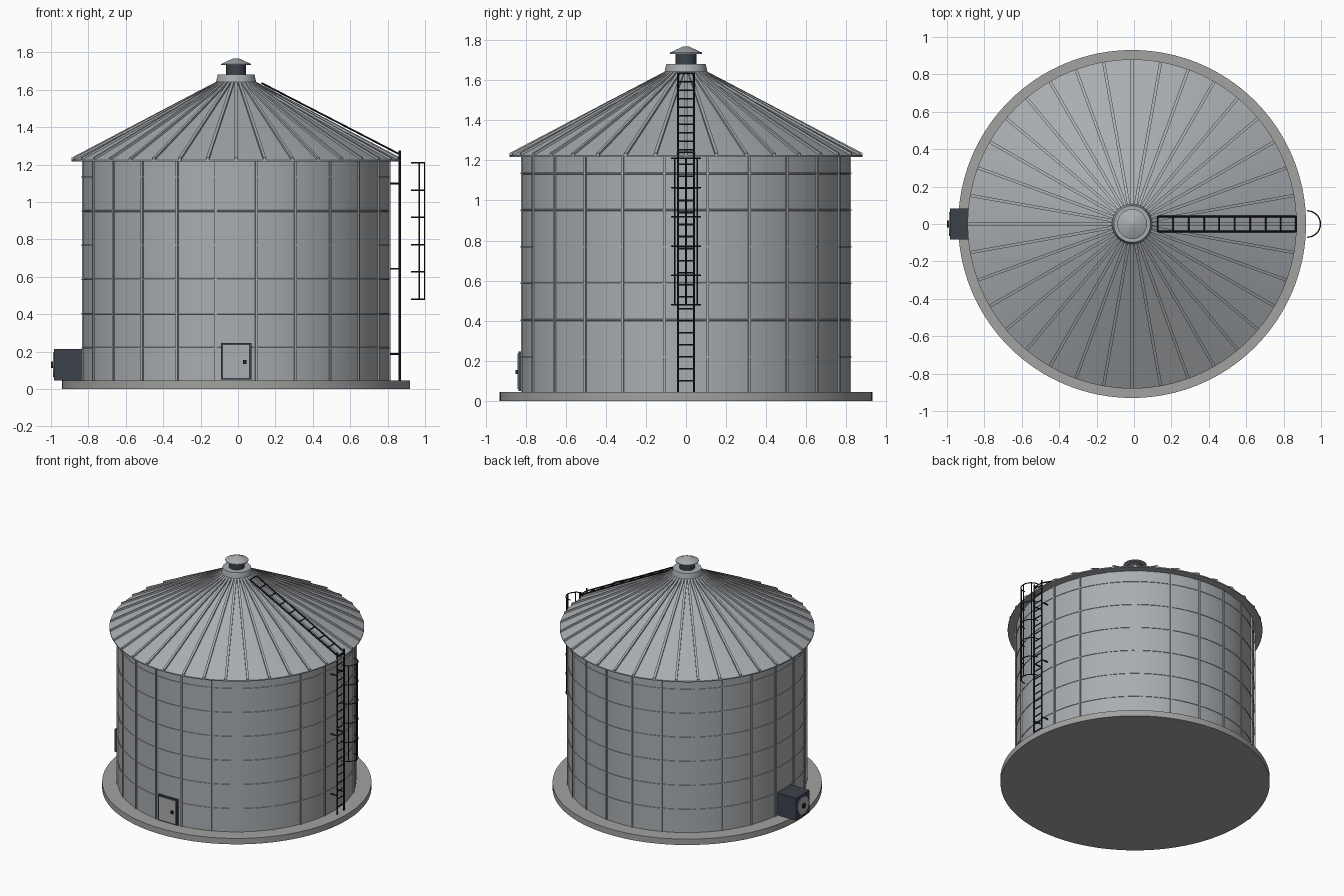
import bpy, bmesh
from math import sin, cos, tau, radians
from mathutils import Vector, Matrix

if "Cube" in bpy.data.objects:
    bpy.data.objects.remove(bpy.data.objects["Cube"])

CX = -0.01                      # axis of the bin
WALL_R, ROOF_R = 0.823, 0.88
BASE_Z, EAVE_Z = 0.045, 1.225
SLOPE = 0.525


def material(name, rgb):
    m = bpy.data.materials.new(name)
    m.use_nodes = True
    m.diffuse_color = (*rgb, 1)
    m.node_tree.nodes["Principled BSDF"].inputs["Base Color"].default_value = (*rgb, 1)
    return m


STEEL = material("galvanized steel", (0.40, 0.42, 0.44))
CONCRETE = material("concrete", (0.36, 0.36, 0.355))
DARK = material("dark slate metal", (0.045, 0.055, 0.07))
BLACK = material("black steel", (0.015, 0.017, 0.02))


def finish(bm, name, mat, smooth=True):
    bmesh.ops.recalc_face_normals(bm, faces=bm.faces)
    me = bpy.data.meshes.new(name)
    bm.to_mesh(me)
    bm.free()
    me.materials.append(mat)
    ob = bpy.data.objects.new(name, me)
    bpy.context.collection.objects.link(ob)
    if smooth:
        bpy.ops.object.select_all(action='DESELECT')
        ob.select_set(True)
        bpy.context.view_layer.objects.active = ob
        bpy.ops.object.shade_smooth_by_angle(angle=radians(30))
    return ob


def spin(bm, profile, steps=96):
    """Revolve (radius, height) points around the bin axis."""
    vs = [bm.verts.new((CX + r, 0, z)) for r, z in profile]
    es = [bm.edges.new(pair) for pair in zip(vs, vs[1:])]
    bmesh.ops.spin(bm, geom=vs + es, cent=(CX, 0, 0), axis=(0, 0, 1),
                   angle=tau, steps=steps, use_duplicate=False)
    bmesh.ops.remove_doubles(bm, verts=bm.verts, dist=1e-5)


def lathe(name, profile, mat, steps=96):
    bm = bmesh.new()
    spin(bm, profile, steps)
    return finish(bm, name, mat)


def box(bm, lo, hi, turn=Matrix()):
    lo, hi = Vector(lo), Vector(hi)
    m = turn @ Matrix.Translation((lo + hi) / 2) @ Matrix.Diagonal((*(hi - lo), 1))
    bmesh.ops.create_cube(bm, size=1, matrix=m)


def bar(bm, p, q, r=0.005, sides=8):
    p, q = Vector(p), Vector(q)
    d = q - p
    m = Matrix.Translation((p + q) / 2) @ d.to_track_quat('Z', 'Y').to_matrix().to_4x4()
    bmesh.ops.create_cone(bm, cap_ends=True, segments=sides, radius1=r, radius2=r,
                          depth=d.length, matrix=m)


def roof_z(r):
    return EAVE_Z + (ROOF_R - r) * SLOPE


def around(deg):
    return Matrix.Translation((CX, 0, 0)) @ Matrix.Rotation(radians(deg), 4, 'Z')


# Slab, wall and roof
lathe("foundation_slab", [(0, 0), (0.93, 0), (0.93, BASE_Z), (0, BASE_Z)], CONCRETE, 128)
lathe("bin_wall", [(WALL_R, BASE_Z), (WALL_R, EAVE_Z)], STEEL)
lathe("roof", [(0, EAVE_Z - 0.008), (ROOF_R, EAVE_Z - 0.008), (ROOF_R, EAVE_Z),
               (0.1, roof_z(0.1))], STEEL)

# Wall stiffeners
bm = bmesh.new()
for i in range(24):
    box(bm, (WALL_R - 0.01, -0.006, BASE_Z), (WALL_R + 0.008, 0.006, EAVE_Z - 0.008),
        around(7.5 + 15 * i))
finish(bm, "wall_stiffeners", STEEL, False)

# Horizontal sheet seams
bm = bmesh.new()
for i in range(6):
    z = 0.22 + 0.183 * i
    spin(bm, [(WALL_R - 0.002, z - 0.005), (WALL_R + 0.003, z - 0.003),
              (WALL_R + 0.003, z + 0.003), (WALL_R - 0.002, z + 0.005)])
finish(bm, "wall_seams", STEEL)

# Roof ribs: a box sheared to follow the slope
bm = bmesh.new()
shear = Matrix.Identity(4)
shear[2][0] = -SLOPE
shear[2][3] = roof_z(0)
for i in range(36):
    box(bm, (0.1, -0.008, -0.006), (ROOF_R, 0.008, 0.012), around(10 * i) @ shear)
finish(bm, "roof_ribs", STEEL, False)

# Peak collar and vent
lathe("peak_collar", [(0.11, 1.615), (0.11, 1.63), (0.098, 1.682), (0, 1.682)], STEEL, 48)
lathe("vent_neck", [(0.053, 1.68), (0.053, 1.738)], DARK, 32)
lathe("vent_cap", [(0, 1.732), (0.08, 1.732), (0.08, 1.738), (0.015, 1.768), (0, 1.768)],
      STEEL, 32)

# Access door
bm = bmesh.new()
box(bm, (CX - 0.081, -0.835, 0.05), (CX + 0.081, -0.8, 0.245))
finish(bm, "door_frame", DARK, False)
bm = bmesh.new()
box(bm, (CX - 0.07, -0.84, 0.06), (CX + 0.07, -0.81, 0.235))
finish(bm, "door_panel", STEEL, False)
bm = bmesh.new()
box(bm, (0.027, -0.852, 0.135), (0.045, -0.835, 0.155))
finish(bm, "door_handle", BLACK, False)

# Aeration fan
bm = bmesh.new()
box(bm, (-0.985, -0.083, BASE_Z), (-0.8, 0.083, 0.215))
finish(bm, "fan_housing", DARK, False)
bm = bmesh.new()
bar(bm, (-0.98, 0, 0.13), (-0.99, 0, 0.13), 0.065, 32)
finish(bm, "fan_grille", STEEL)
bm = bmesh.new()
bar(bm, (-0.98, 0, 0.13), (-1.0, 0, 0.13), 0.018, 16)
finish(bm, "fan_hub", BLACK)

# Wall ladder with stand-offs
LX, LY = 0.865, 0.04
bm = bmesh.new()
for y in (-LY, LY):
    bar(bm, (LX, y, BASE_Z), (LX, y, 1.275), 0.006)
    for z in (0.187, 0.643, 1.10):
        bar(bm, (WALL_R - 0.02, y, z), (LX, y, z))
for i in range(20):
    z = 0.1 + 0.06 * i
    bar(bm, (LX, -LY, z), (LX, LY, z), 0.004)
finish(bm, "wall_ladder", BLACK)

# Roof ladder
bm = bmesh.new()
top, foot = Vector((0.128, 0, 1.635)), Vector((0.868, 0, 1.253))
side = Vector((0, LY, 0))
for s in (-1, 1):
    bar(bm, top + s * side, foot + s * side, 0.005)
for i in range(10):
    p = top.lerp(foot, i / 9)
    bar(bm, p - side, p + side, 0.004)
finish(bm, "roof_ladder", BLACK)

# Safety cage: half hoops and uprights
bm = bmesh.new()
CAGE_X, CAGE_R = 0.926, 0.071


def cage(deg, z):
    a = radians(deg)
    return (CAGE_X + CAGE_R * cos(a), CAGE_R * sin(a), z)


for i in range(6):
    z = 0.48 + 0.146 * i
    for a in range(-90, 90, 15):
        bar(bm, cage(a, z), cage(a + 15, z), 0.004, 6)
for a in (-52, 0, 52):
    bar(bm, cage(a, 0.477), cage(a, 1.213), 0.004, 6)
finish(bm, "ladder_cage", BLACK)
